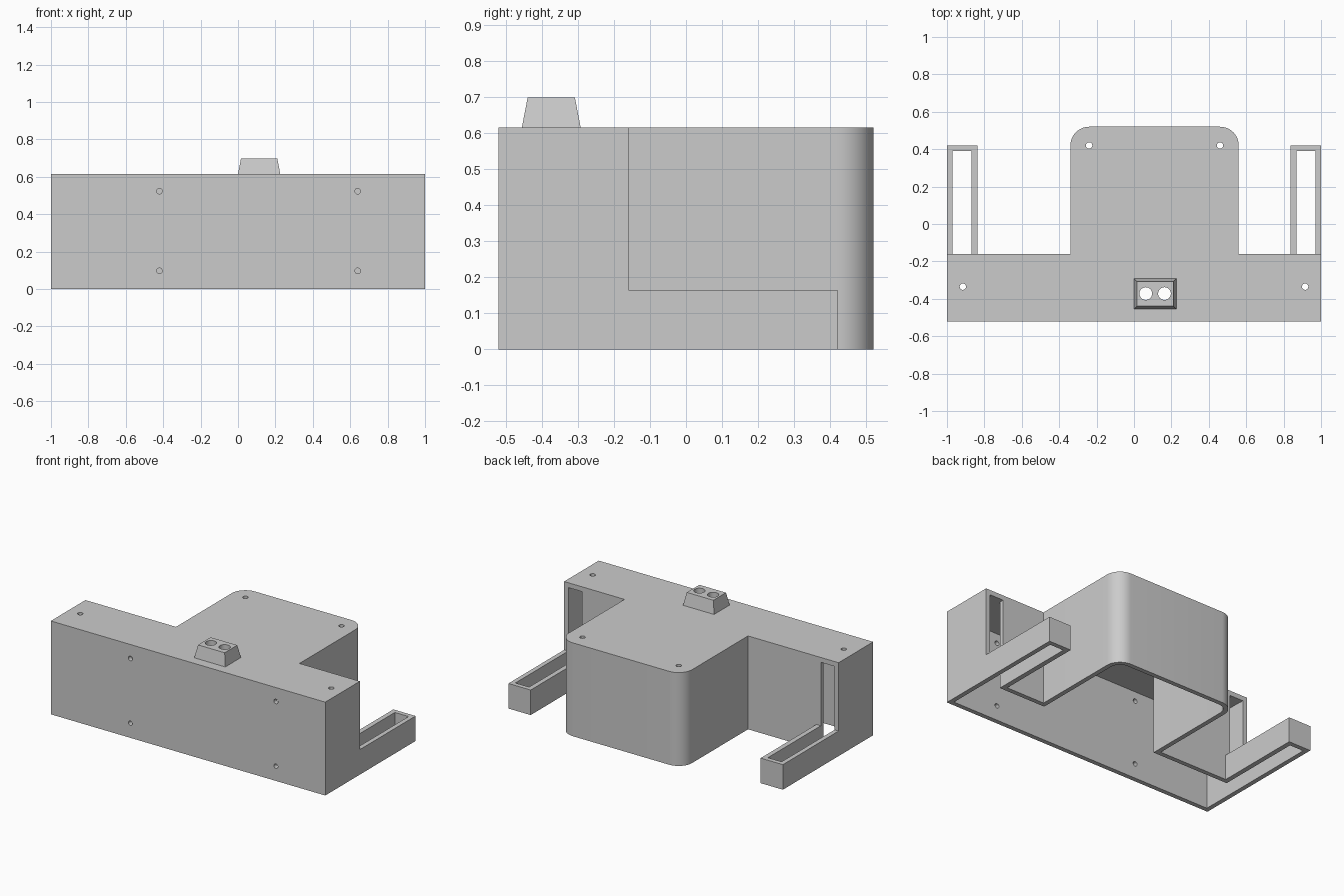
import bpy, bmesh
from math import radians, cos, sin, pi
from mathutils import Matrix, Vector

cube = bpy.data.objects.get("Cube")
if cube:
    bpy.data.objects.remove(cube, do_unlink=True)

WALL = 0.03
TOP = 0.615
BACK, FRONT, STEP = 0.52, -0.52, -0.16
REAR_MID, REAR_HALF = 0.11, 0.45

grey = bpy.data.materials.new("plain grey")
grey.use_nodes = True
grey.diffuse_color = (0.6, 0.6, 0.6, 1)
grey.node_tree.nodes["Principled BSDF"].inputs["Base Color"].default_value = (0.6, 0.6, 0.6, 1)


def finish(name, bm):
    bmesh.ops.recalc_face_normals(bm, faces=bm.faces)
    mesh = bpy.data.meshes.new(name)
    bm.to_mesh(mesh)
    bm.free()
    mesh.materials.append(grey)
    ob = bpy.data.objects.new(name, mesh)
    bpy.context.collection.objects.link(ob)
    return ob


def box(name, lo, hi, taper=0.0):
    """Box between two corners; taper draws the top edges inward."""
    bm = bmesh.new()
    bmesh.ops.create_cube(bm, size=1)
    lo, hi = Vector(lo), Vector(hi)
    for v in bm.verts:
        inset = taper if v.co.z > 0 else 0
        for i in range(3):
            side = 1 if v.co[i] > 0 else -1
            v.co[i] = (hi if side > 0 else lo)[i] - (side * inset if i < 2 else 0)
    return finish(name, bm)


def prism(name, points, z0, z1):
    bm = bmesh.new()
    face = bm.faces.new([bm.verts.new((x, y, z0)) for x, y in points])
    new = bmesh.ops.extrude_face_region(bm, geom=[face])["geom"]
    bmesh.ops.translate(bm, vec=(0, 0, z1 - z0),
                        verts=[g for g in new if isinstance(g, bmesh.types.BMVert)])
    return finish(name, bm)


def pin(name, centre, radius, depth, axis="Z", sides=24):
    bm = bmesh.new()
    turn = Matrix.Rotation(radians(90), 4, "X") if axis == "Y" else Matrix()
    bmesh.ops.create_cone(bm, cap_ends=True, segments=sides, radius1=radius, radius2=radius,
                          depth=depth, matrix=Matrix.Translation(centre) @ turn)
    return finish(name, bm)


def combine(ob, tool, operation="DIFFERENCE"):
    mod = ob.modifiers.new("combine", "BOOLEAN")
    mod.operation, mod.solver, mod.object = operation, "EXACT", tool
    bpy.context.view_layer.objects.active = ob
    bpy.ops.object.modifier_apply(modifier=mod.name)
    bpy.data.objects.remove(tool, do_unlink=True)


def plan(d):
    """T-shaped floor plan with rounded rear corners, shrunk inward by d."""
    r = 0.1 - d
    left, right = REAR_MID - REAR_HALF + d, REAR_MID + REAR_HALF - d
    pts = [(-1 + d, FRONT + d), (1 - d, FRONT + d), (1 - d, STEP - d), (right, STEP - d)]
    for cx, start in ((right - r, 0), (left + r, pi / 2)):
        for i in range(13):
            a = start + i * pi / 24
            pts.append((cx + r * cos(a), BACK - d - r + r * sin(a)))
    return pts + [(left, STEP - d), (-1 + d, STEP - d)]


# Outer shell with side arms, then hollowed from below
shell = prism("housing_shell", plan(0), 0, TOP)
for s in (-1, 1):
    xs = sorted((s * 0.838, s))
    combine(shell, box("arm", (xs[0], STEP - 0.015, 0), (xs[1], 0.42, 0.165)), "UNION")
combine(shell, prism("cavity", plan(WALL), -0.1, TOP - WALL))

# Tall slots through the back wall that continue along the arms
for s in (-1, 1):
    xs = sorted((s * 0.87, s * 0.97))
    combine(shell, box("slot", (xs[0], STEP - 0.1, -0.2), (xs[1], 0.39, TOP - WALL - 0.002)))

# Screw holes in the roof and front wall
for x, y in ((-0.915, -0.335), (0.915, -0.335), (REAR_MID - 0.35, 0.42), (REAR_MID + 0.35, 0.42)):
    combine(shell, pin("roof_hole", (x, y, TOP), 0.017, 0.2))
for x in (REAR_MID - 0.53, REAR_MID + 0.53):
    for z in (0.097, 0.523):
        combine(shell, pin("front_hole", (x, FRONT, z), 0.015, 0.2, "Y"))

# Tapered block with two round openings going through the roof
block = box("twin_hole_block", (0, -0.455, TOP), (0.226, -0.292, 0.698), 0.016)
for x in (0.063, 0.163):
    for part in (shell, block):
        combine(part, pin("round_opening", (x, -0.372, TOP), 0.034, 0.3, sides=32))

for ob in (shell, block):
    bpy.ops.object.select_all(action="DESELECT")
    ob.select_set(True)
    bpy.context.view_layer.objects.active = ob
    bpy.ops.object.shade_smooth_by_angle(angle=radians(30))
